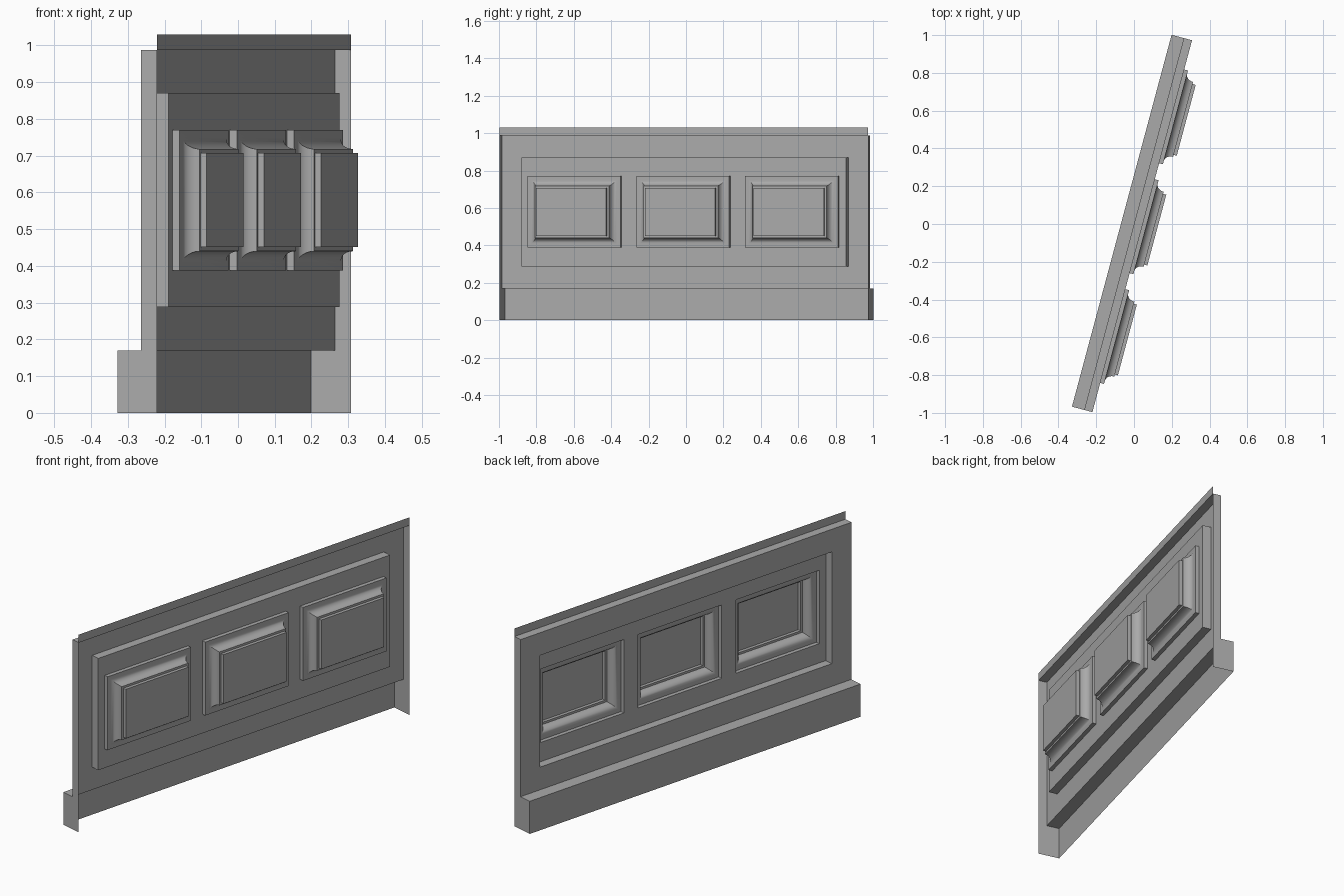
import bpy
import math

cube = bpy.data.objects.get("Cube")
if cube:
    bpy.data.objects.remove(cube, do_unlink=True)

# Single painted finish
paint = bpy.data.materials.new("grey_paint")
paint.use_nodes = True
colour = (0.4, 0.4, 0.4, 1)
paint.diffuse_color = colour
paint.node_tree.nodes["Principled BSDF"].inputs["Base Color"].default_value = colour

# Local axes: x = depth (decorated side faces -x), y = along the wall, z = up
TURN = math.radians(-15)
HALF = 1.019                                  # half length of the panelling
SKIRT, FACE, BACK = -0.067, 0.0, 0.045        # depths of the main planes
RIM, COVE, PANEL = 0.066, 0.108, 0.125        # depths inside each panel
SKIRT_TOP, RAIL, TOP = 0.17, 0.988, 1.03      # heights
MID = 0.579                                   # height of the panel centres
FIELD = (0.899, 0.291)                        # half sizes of the sunk field
OPENING = (0.257, 0.191)                      # half sizes of one panel
CENTRES = (-0.602, 0, 0.602)


def make(name, verts, faces, smooth=False):
    mesh = bpy.data.meshes.new(name)
    mesh.from_pydata(verts, [], faces)
    mesh.materials.append(paint)
    obj = bpy.data.objects.new(name, mesh)
    obj.rotation_euler.z = TURN
    bpy.context.collection.objects.link(obj)
    if smooth:
        bpy.ops.object.select_all(action='DESELECT')
        obj.select_set(True)
        bpy.context.view_layer.objects.active = obj
        bpy.ops.object.shade_smooth_by_angle(angle=math.radians(30))
    return obj


def moulding(name, profile):
    """Sweep an open (depth, height) profile along the wall."""
    verts = [(d, y, z) for d, z in profile for y in (-HALF, HALF)]
    faces = [(2 * i, 2 * i + 2, 2 * i + 3, 2 * i + 1) for i in range(len(profile) - 1)]
    make(name, verts, faces)


def plate(name, ys, zs, depth, is_hole):
    """Flat sheet on a grid of lines, leaving out the hole cells."""
    n = len(zs)
    verts = [(depth, y, z) for y in ys for z in zs]
    faces = [(i * n + j, i * n + j + 1, (i + 1) * n + j + 1, (i + 1) * n + j)
             for i in range(len(ys) - 1) for j in range(n - 1) if not is_hole(i, j)]
    make(name, verts, faces)


def stepped_frame(name, centre, half, steps, cap, smooth=False):
    """Join rectangles given as (inset, depth), from the outside inwards."""
    verts, faces = [], []
    for inset, depth in steps:
        a, b = half[0] - inset, half[1] - inset
        verts += [(depth, centre + sy * a, MID + sz * b)
                  for sy, sz in ((-1, -1), (-1, 1), (1, 1), (1, -1))]
    for r in range(0, 4 * (len(steps) - 1), 4):
        for i in range(4):
            k = (i + 1) % 4
            faces.append((r + i, r + k, r + 4 + k, r + 4 + i))
    if cap:
        last = len(verts) - 4
        faces.append(tuple(range(last, last + 4)))
    make(name, verts, faces, smooth)


# Skirting board and top rail
moulding("skirting_board", [(SKIRT, 0), (SKIRT, SKIRT_TOP), (FACE, SKIRT_TOP)])
moulding("top_rail", [(FACE, RAIL), (BACK, RAIL), (BACK, TOP)])

# Flat surround with one large opening, and the step down to the field
plate("surround", [-HALF, -FIELD[0], FIELD[0], HALF],
      [SKIRT_TOP, MID - FIELD[1], MID + FIELD[1], RAIL], FACE,
      lambda i, j: i == 1 and j == 1)
stepped_frame("field_step", 0, FIELD, [(0, FACE), (0, BACK)], False)

# Sunk field with three openings
edges = [c + s * OPENING[0] for c in CENTRES for s in (-1, 1)]
plate("field", [-FIELD[0]] + edges + [FIELD[0]],
      [MID - FIELD[1], MID - OPENING[1], MID + OPENING[1], MID + FIELD[1]], BACK,
      lambda i, j: i % 2 == 1 and j == 1)

# Deep panels: rim, cove moulding, small fillet and flat centre
cove = []
for s in range(7):
    t = math.pi / 2 * s / 6
    cove.append((0.02 + 0.032 * math.sin(t), COVE - (COVE - RIM) * math.cos(t)))
steps = [(0, BACK), (0, RIM)] + cove + [(0.063, COVE), (0.063, PANEL)]
for label, centre in zip(("right", "middle", "left"), CENTRES):
    stepped_frame("panel_" + label, centre, OPENING, steps, True, True)

# End caps following the outline of the mouldings
outline = [(SKIRT, 0), (SKIRT, SKIRT_TOP), (FACE, SKIRT_TOP),
           (FACE, RAIL), (BACK, RAIL), (BACK, 0)]
for label, side in (("near", -1), ("far", 1)):
    order = tuple(range(len(outline)))
    make("end_cap_" + label, [(d, side * HALF, z) for d, z in outline],
         [order if side > 0 else order[::-1]])
